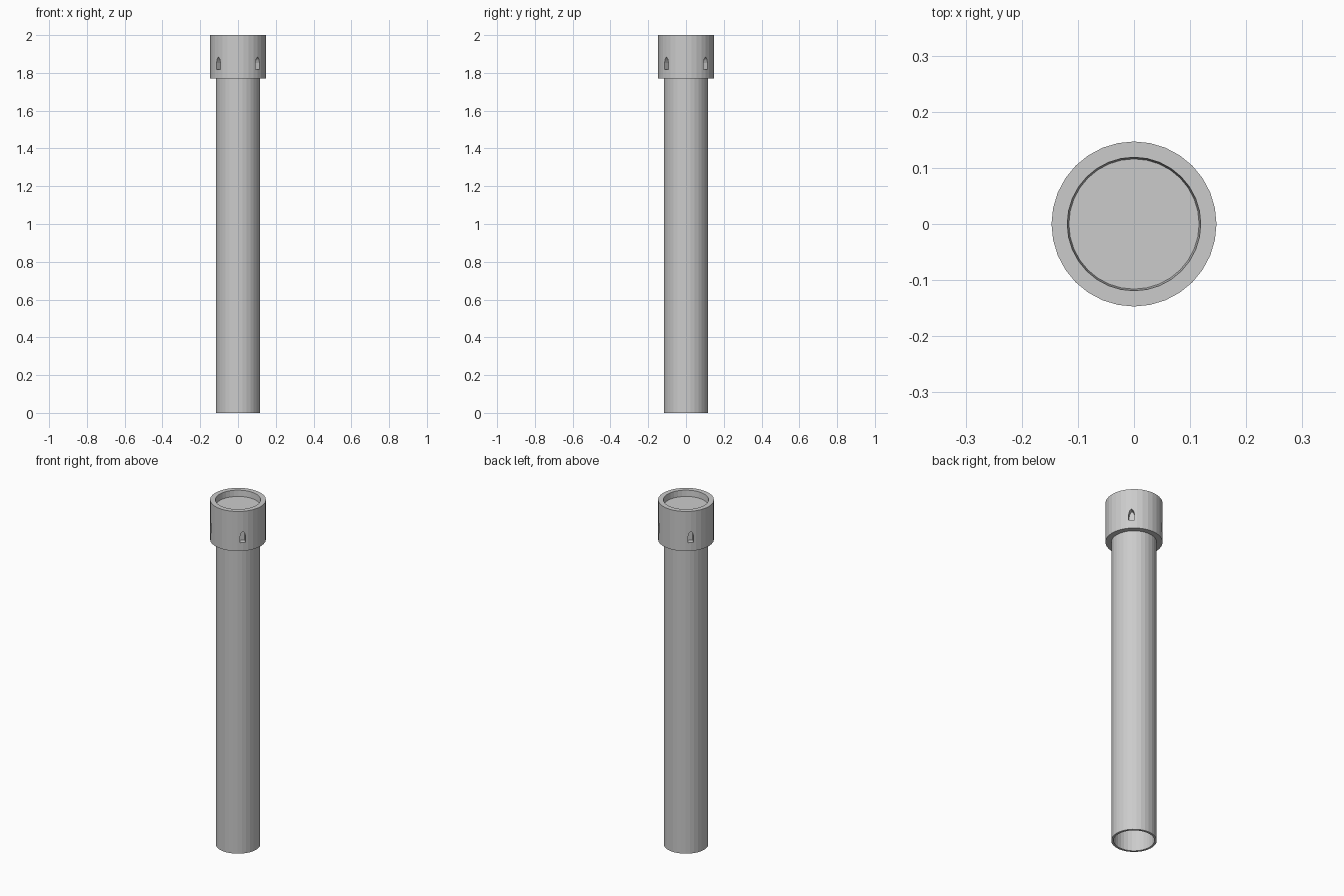
import bpy, bmesh, math
from mathutils import Matrix

if "Cube" in bpy.data.objects:
    bpy.data.objects.remove(bpy.data.objects["Cube"])

SIDES = 32


def mesh_object(name, bm):
    bmesh.ops.recalc_face_normals(bm, faces=bm.faces[:])
    me = bpy.data.meshes.new(name)
    bm.to_mesh(me)
    bm.free()
    ob = bpy.data.objects.new(name, me)
    bpy.context.collection.objects.link(ob)
    return ob


def lathe(name, profile):
    """Revolve an (r, z) profile whose ends lie on the axis."""
    bm = bmesh.new()
    rings = []
    for r, z in profile:
        if r == 0:
            rings.append([bm.verts.new((0, 0, z))] * SIDES)
        else:
            rings.append([bm.verts.new((r * math.cos(i * math.tau / SIDES),
                                        r * math.sin(i * math.tau / SIDES), z))
                          for i in range(SIDES)])
    for a, b in zip(rings, rings[1:]):
        for i in range(SIDES):
            j = (i + 1) % SIDES
            bm.faces.new(dict.fromkeys((a[i], a[j], b[j], b[i])))
    return mesh_object(name, bm)


# Hollow tube with a collar and a shallow recess in the top
pipe = lathe("collared_pipe", [
    (0, 1.93), (0.105, 1.93), (0.105, 0), (0.117, 0), (0.117, 1.77),
    (0.147, 1.77), (0.147, 2.0), (0.119, 2.0), (0.116, 1.965), (0, 1.965)])

# Four pointed pockets on the diagonals of the collar
outline = [(-0.015, 1.818), (0.015, 1.818), (0.015, 1.853),
           (0.010, 1.872), (0, 1.884), (-0.010, 1.872), (-0.015, 1.853)]
bm = bmesh.new()
for k in range(4):
    turn = Matrix.Rotation(math.radians(45 + 90 * k), 4, 'Z')
    face = bm.faces.new([bm.verts.new(turn @ Matrix.Translation((0.115, y, z)).translation)
                         for y, z in outline])
    out = bmesh.ops.extrude_face_region(bm, geom=[face])
    move = turn.to_3x3() @ Matrix.Translation((0.06, 0, 0)).translation
    bmesh.ops.translate(bm, vec=move,
                        verts=[g for g in out["geom"] if isinstance(g, bmesh.types.BMVert)])
cutter = mesh_object("pocket_cutter", bm)
cutter.hide_render = True
cutter.hide_set(True)

cut = pipe.modifiers.new("pockets", 'BOOLEAN')
cut.operation = 'DIFFERENCE'
cut.solver = 'EXACT'
cut.object = cutter
